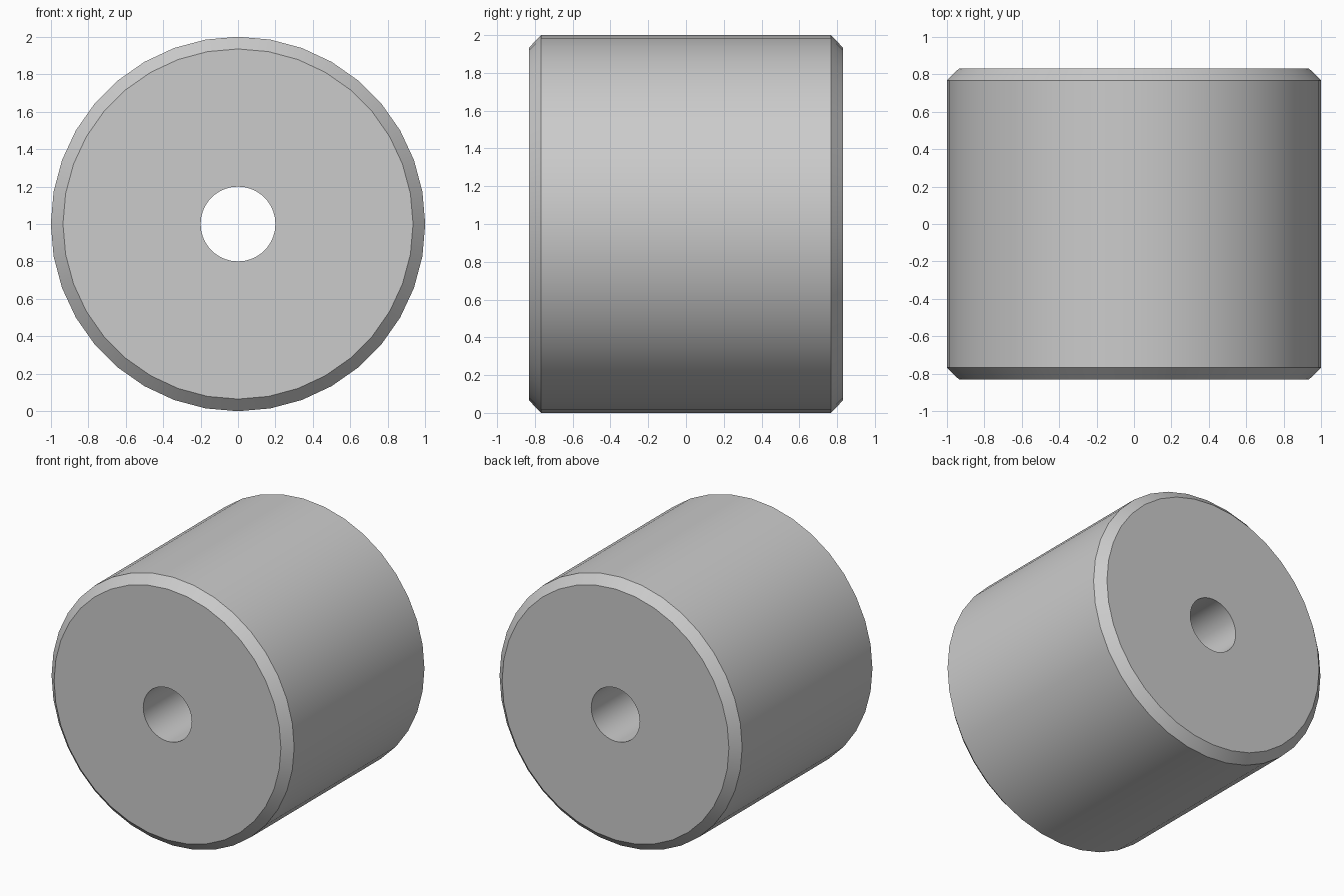
import bpy, bmesh, math

if "Cube" in bpy.data.objects:
    bpy.data.objects.remove(bpy.data.objects["Cube"])

SIDES = 36
# Profile around the y axis: (radius, y), bore edge -> chamfers -> bore edge
PROFILE = [(0.20, -0.83), (0.935, -0.83), (1.0, -0.767),
           (1.0, 0.767), (0.935, 0.83), (0.20, 0.83)]

# Chamfered drum with a through bore
bm = bmesh.new()
rings = []
for r, y in PROFILE:
    rings.append([bm.verts.new((r * math.cos(a), y, 1 + r * math.sin(a)))
                  for a in (2 * math.pi * i / SIDES for i in range(SIDES))])
for k, ring in enumerate(rings):
    nxt = rings[(k + 1) % len(rings)]
    for i in range(SIDES):
        j = (i + 1) % SIDES
        bm.faces.new((ring[i], ring[j], nxt[j], nxt[i]))
bmesh.ops.recalc_face_normals(bm, faces=bm.faces)

mesh = bpy.data.meshes.new("roller")
bm.to_mesh(mesh)
bm.free()
roller = bpy.data.objects.new("roller", mesh)
bpy.context.collection.objects.link(roller)

# Smooth round walls, crisp chamfer and bore edges
bpy.context.view_layer.objects.active = roller
roller.select_set(True)
bpy.ops.object.shade_smooth_by_angle(angle=math.radians(30))
